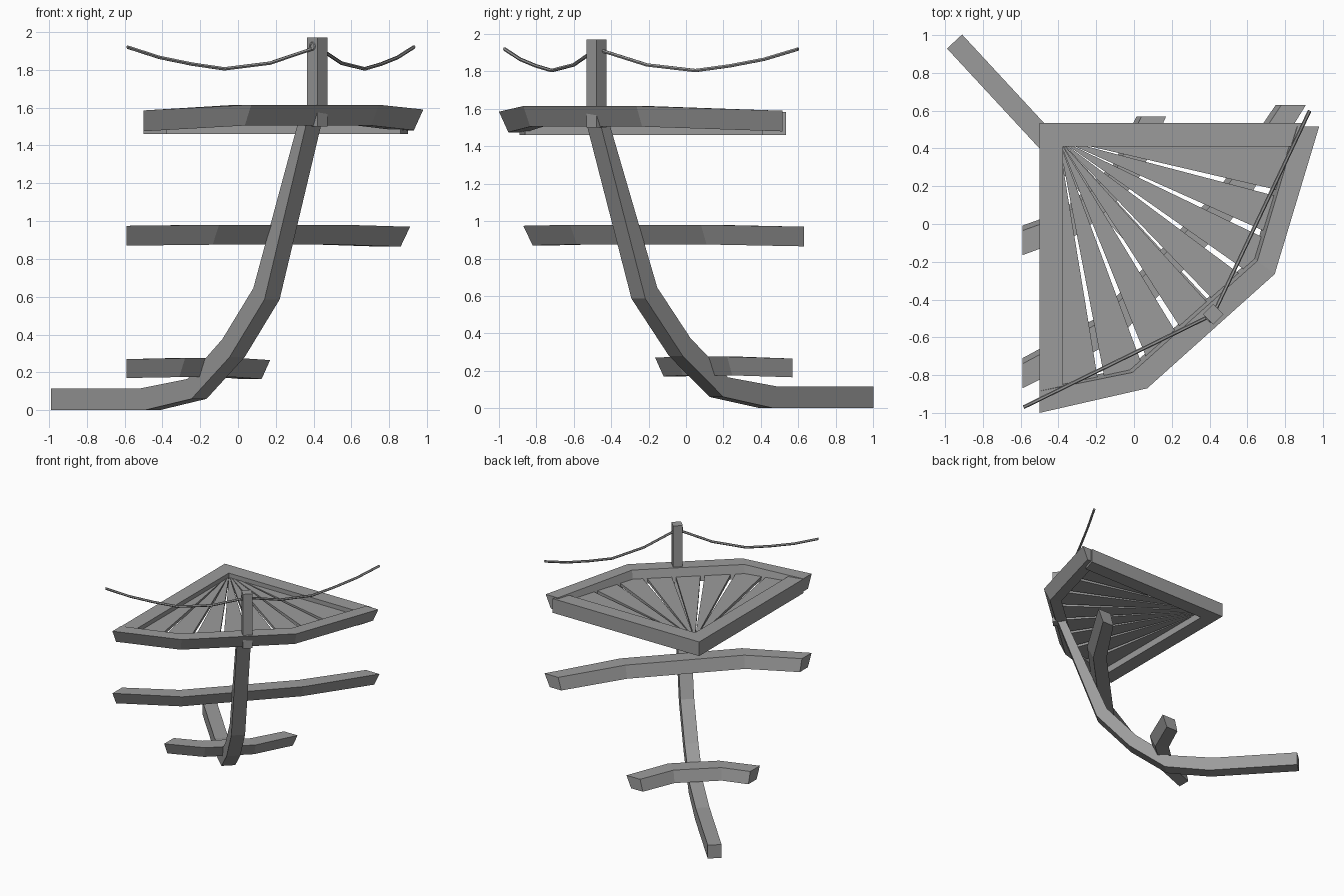
import bpy, bmesh, math
from mathutils import Vector

cube = bpy.data.objects.get("Cube")
if cube:
    bpy.data.objects.remove(cube, do_unlink=True)

grey = bpy.data.materials.new("plain grey")
grey.use_nodes = True
GREY = (0.33, 0.33, 0.33, 1)
grey.diffuse_color = GREY
grey.node_tree.nodes["Principled BSDF"].inputs["Base Color"].default_value = GREY


def loft(name, rings):
    """Skin equal-sized rings of points into a capped solid."""
    bm = bmesh.new()
    vs = [[bm.verts.new(p) for p in ring] for ring in rings]
    n = len(vs[0])
    for a, b in zip(vs, vs[1:]):
        for i in range(n):
            bm.faces.new((a[i], a[(i + 1) % n], b[(i + 1) % n], b[i]))
    bm.faces.new(vs[0])
    bm.faces.new(vs[-1])
    bmesh.ops.recalc_face_normals(bm, faces=bm.faces)
    mesh = bpy.data.meshes.new(name)
    bm.to_mesh(mesh)
    bm.free()
    mesh.materials.append(grey)
    obj = bpy.data.objects.new(name, mesh)
    bpy.context.scene.collection.objects.link(obj)
    return obj


def prism(name, outline, low, high):
    return loft(name, [[(x, y, z) for x, y in outline] for z in (low, high)])


# Inward directions at the four stations of a curved timber
INWARD = [Vector(p) for p in ((0, 1), (-.68, .73), (-.8, .6), (-1, 0))]


def timber(name, outer, tops, width, depth, flare):
    """Bent plank with square-cut ends and an outer face that leans outward."""
    rings = []
    for point, inward, top in zip(outer, INWARD, tops):
        a = Vector(point)
        ring = [(a, top), (a + inward * width, top),
                (a + inward * (width + flare * .6), top - depth), (a + inward * flare, top - depth)]
        rings.append([(p.x, p.y, z) for p, z in ring])
    return loft(name, rings)


# Bow rim and the two lower ribs
timber("deck_rim", [(-.5, -1), (.07, -.87), (.745, -.265), (.98, .515)],
       (1.585, 1.615, 1.615, 1.59), .115, .11, .05)
timber("middle_rib", [(-.59, -.87), (-.1, -.62), (.57, .08), (.91, .63)],
       (.975, .98, .98, .97), .13, .105, .05)
timber("lower_rib", [(-.59, -.165), (-.28, -.05), (.015, .22), (.17, .57)],
       (.27, .275, .275, .265), .13, .1, .045)

# Straight beams along the two back edges of the deck
prism("back_beams", [(-.5, .535), (.9, .535), (.86, .41), (-.375, .41), (-.375, -.86), (-.5, -.89)],
      1.46, 1.582)

# Fan of deck planks
apex = Vector((-.4, .45))
edge = [Vector(p) for p in ((-.45, -.93), (.02, -.82), (.69, -.23), (.9, .5))]


def rim_hit(degrees):
    """Point on the middle of the rim in the given direction from the apex."""
    d = Vector((math.cos(math.radians(degrees)), -math.sin(math.radians(degrees))))
    for a, b in zip(edge, edge[1:]):
        side = b - a
        det = d.cross(side)
        t = (a - apex).cross(side) / det
        u = (a - apex).cross(d) / det
        if t > 0 and -.05 <= u <= 1.001:
            return apex + d * t
    return apex + d


gaps = [0] + [2.9 + 11 * k for k in range(1, 8)] + [90]
for i, (a, b) in enumerate(zip(gaps, gaps[1:])):
    p, q = rim_hit(a + .8), rim_hit(b - .8)
    prism(f"deck_plank_{i + 1}", [apex.lerp(p, .04), p, q, apex.lerp(q, .04)], 1.52, 1.545)

# Curved keel: (lower x, lower z, upper x, upper z) along the diagonal
stations = [(-.95, 0, -.95, .115), (-.455, 0, -.477, .115), (-.206, .06, -.228, .165),
            (-.005, .28, -.043, .375), (.18, .585, .121, .645), (.405, 1.53, .36, 1.53)]
side = Vector((.04, .037))
rings = []
for xl, zl, xu, zu in stations:
    rings.append([(x + s * side.x, -.06 - 1.08 * x + s * side.y, z)
                  for x, z, s in ((xl, zl, -1), (xl, zl, 1), (xu, zu, 1), (xu, zu, -1))])
loft("keel", rings)

# Bow post, turned on the diagonal
px, py, r = .42, -.478, .054
prism("bow_post", [(px + r, py), (px, py + r), (px - r, py), (px, py - r)], 1.5, 1.97)

# Sagging ropes from the post to each side
SAG = [(0, 1.92), (.25, 1.835), (.49, 1.805), (.66, 1.83), (.83, 1.865), (1, 1.92)]
for name, end in (("right_rope", (-.585, -.97)), ("left_rope", (.93, .6))):
    run = Vector(end) - Vector((px, py))
    across = Vector((-run.y, run.x)).normalized()
    rings = []
    for t, z in SAG:
        c = Vector((px, py)) + run * t
        rings.append([(c.x + across.x * .01 * math.cos(k), c.y + across.y * .01 * math.cos(k),
                       z + .01 * math.sin(k)) for k in [math.tau * j / 6 for j in range(6)]])
    loft(name, rings)

# Rope loop around the post hole
bpy.ops.mesh.primitive_torus_add(major_segments=10, minor_segments=5, major_radius=.018,
                                 minor_radius=.006, location=(px - r / 2, py - r / 2, 1.925),
                                 rotation=(math.pi / 2, 0, -math.pi / 4))
bpy.context.object.name = "rope_loop"
bpy.context.object.data.materials.append(grey)
